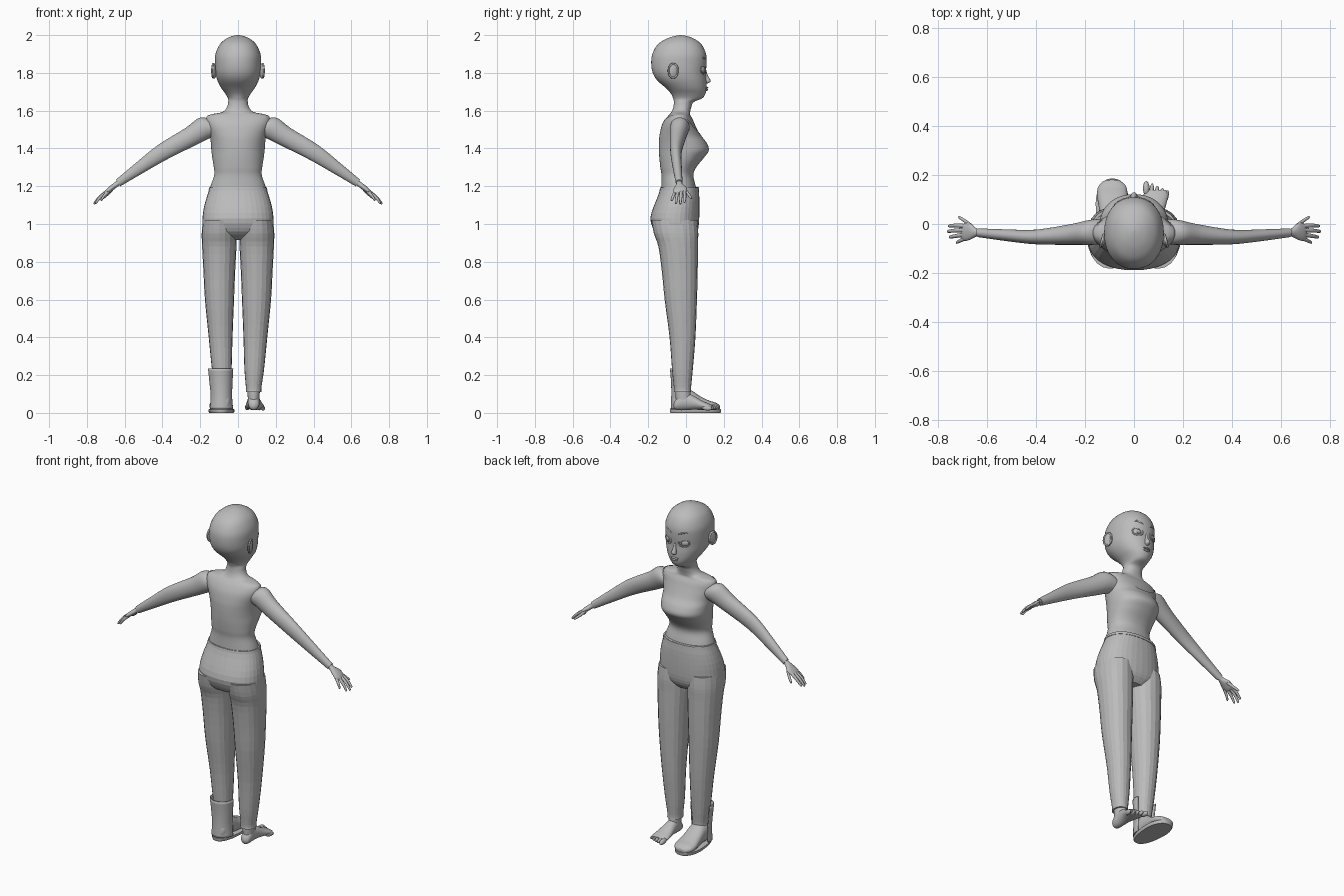
import bpy, bmesh, math
from mathutils import Vector, Matrix

GREY = bpy.data.materials.new("matte grey")
GREY.diffuse_color = (0.5, 0.5, 0.5, 1)
X, Y, Z = Vector((1, 0, 0)), Vector((0, 1, 0)), Vector((0, 0, 1))


def finish(name, bm, mirror=False, smooth=True):
    bmesh.ops.recalc_face_normals(bm, faces=bm.faces)
    me = bpy.data.meshes.new(name)
    bm.to_mesh(me)
    bm.free()
    me.materials.append(GREY)
    me.polygons.foreach_set("use_smooth", [smooth] * len(me.polygons))
    if smooth:
        me.set_sharp_from_angle(angle=math.radians(50))
    ob = bpy.data.objects.new(name, me)
    bpy.context.collection.objects.link(ob)
    if mirror:
        m = ob.modifiers.new("mirror", 'MIRROR')
        m.use_mirror_merge = False
    return ob


def catmull(rows, sub):
    """Smoothly interpolate rows of numbers."""
    out = []
    n = len(rows)
    for i in range(n - 1):
        p = [rows[max(i - 1, 0)], rows[i], rows[i + 1], rows[min(i + 2, n - 1)]]
        for s in range(sub):
            t = s / sub
            out.append([b + .5 * t * (c - a + t * (2 * a - 5 * b + 4 * c - d + t * (3 * (b - c) + d - a)))
                        for a, b, c, d in zip(*p)])
    return out + [list(rows[-1])]


def loft(rows, a=X, b=Y, sides=32, sub=4, power=2.0, arc=None):
    """Rows are (cx, cy, cz, radius along a, radius along b)."""
    bm = bmesh.new()
    start, span = arc or (0, 2 * math.pi)
    rings = []
    for cx, cy, cz, ra, rb in catmull(rows, sub):
        ring = []
        for k in range(sides + (1 if arc else 0)):
            t = start + span * k / sides
            c, s = math.cos(t), math.sin(t)
            u = math.copysign(abs(c) ** (2 / power), c)
            v = math.copysign(abs(s) ** (2 / power), s)
            ring.append(bm.verts.new(Vector((cx, cy, cz)) + a * (ra * u) + b * (rb * v)))
        rings.append(ring)
    for r, q in zip(rings, rings[1:]):
        for k in range(sides):
            j = (k + 1) % len(r)
            bm.faces.new((r[k], r[j], q[j], q[k]))
    if not arc:
        bm.faces.new(rings[0])
        bm.faces.new(rings[-1])
    return bm


def up(rows, cx=0, grow=0):
    """Turn (z, half width, back y, front y[, cx]) into loft rows."""
    return [(r[4] if len(r) > 4 else cx, (r[2] + r[3]) / 2, r[0],
             r[1] + grow, (r[3] - r[2]) / 2 + grow) for r in rows]


def blob(name, loc, size, rot=(0, 0, 0), mirror=False):
    bm = bmesh.new()
    bmesh.ops.create_uvsphere(bm, u_segments=20, v_segments=12, radius=1)
    m = Matrix.Translation(loc)
    for ang, ax in zip(rot, "XYZ"):
        m = m @ Matrix.Rotation(ang, 4, ax)
    bm.transform(m @ Matrix.Diagonal((*size, 1)))
    return finish(name, bm, mirror)


# torso profile shared by the skin and the shirt
torso = [(1.17, .15, -.128, .055), (1.21, .138, -.126, .045), (1.26, .122, -.126, .035),
         (1.30, .124, -.132, .05), (1.35, .132, -.137, .09), (1.39, .137, -.139, .117),
         (1.43, .14, -.139, .105), (1.47, .145, -.136, .075), (1.52, .16, -.125, .05),
         (1.555, .165, -.108, .035), (1.578, .15, -.09, .022), (1.592, .085, -.078, .022)]
head = [(1.615, .06, -.068, .027), (1.645, .052, -.064, .04), (1.665, .053, -.068, .085),
        (1.69, .067, -.08, .103), (1.72, .089, -.107, .108), (1.76, .109, -.152, .108),
        (1.80, .119, -.176, .105), (1.85, .122, -.184, .109), (1.90, .119, -.178, .106),
        (1.95, .097, -.15, .083), (1.98, .064, -.105, .045), (1.995, .03, -.06, .005),
        (2.0, .001, -.028, -.026)]
finish("head_and_chest", loft(up(torso[5:] + head), sides=48, power=2.15))

# shirt body with a scooped neckline
bm = loft(up(torso, grow=.004), sides=96, sub=8, power=2.15)
gone = []
for f in bm.faces:
    c = f.calc_center_median()
    w = min(max((c.y + .08) / .1, 0), 1)
    if c.z > 1.59 - (.035 + .075 * w) * (1 - (c.x / .17) ** 2):
        gone.append(f)
bmesh.ops.delete(bm, geom=gone, context='FACES')
finish("shirt", bm)

# sleeves, across the arm slope
slope = Vector((.54, 0, .84))
finish("sleeve", loft([(.09, -.03, 1.50, .045, .05), (.165, -.033, 1.512, .052, .062),
                       (.25, -.042, 1.463, .043, .053), (.40, -.053, 1.38, .03, .045),
                       (.52, -.046, 1.298, .024, .033), (.635, -.036, 1.217, .018, .021)],
                      Y, slope, 24), True)

# hands: palm and five fingers
finish("palm", loft([(.62, -.036, 1.227, .014, .015), (.645, -.035, 1.209, .017, .014),
                     (.67, -.03, 1.19, .034, .014), (.692, -.033, 1.172, .036, .012),
                     (.704, -.035, 1.162, .025, .007)], Y, slope, 20), True)
fingers = {"thumb": ((.665, -.008, 1.185), (.692, .013, 1.157), (.714, .027, 1.138)),
           "index_finger": ((.688, -.009, 1.175), (.727, -.006, 1.147), (.755, -.008, 1.118)),
           "middle_finger": ((.69, -.025, 1.175), (.732, -.027, 1.144), (.76, -.03, 1.11)),
           "ring_finger": ((.69, -.042, 1.173), (.728, -.049, 1.143), (.752, -.053, 1.112)),
           "little_finger": ((.684, -.056, 1.173), (.708, -.067, 1.15), (.724, -.075, 1.127))}
for name, (p, q, r) in fingers.items():
    end = [r[i] + .12 * (r[i] - q[i]) for i in range(3)]
    finish(name, loft([(*p, .0095, .0095), (*q, .008, .008), (*r, .006, .006), (*end, .001, .001)],
                      Y, slope, 10), True)

# trousers, faceted: hips, waistband and legs
finish("trouser_hips", loft(up([(1.195, .147, -.133, .066), (1.15, .163, -.148, .07), (1.09, .18, -.172, .071),
                                (1.03, .188, -.189, .07), (.98, .186, -.176, .066), (.945, .16, -.15, .055),
                                (.915, .08, -.09, .03)]), sides=36, sub=2, power=2.25), smooth=False)
finish("waistband", loft(up([(1.178, .156, -.14, .07), (1.194, .152, -.137, .069)]), sides=36, sub=1, power=2.25))
finish("trouser_leg", loft(up([(1.02, .09, -.183, .06, .096), (.95, .093, -.17, .065, .099),
                               (.88, .091, -.146, .063, .099), (.75, .084, -.128, .062, .099),
                               (.60, .077, -.113, .058, .098), (.40, .063, -.087, .05, .092),
                               (.23, .052, -.074, .036, .086), (.135, .041, -.064, .027, .083),
                               (.11, .042, -.065, .028, .083)]),
                           sides=20, sub=3, power=2.15), True, smooth=False)

# bare foot on +x
finish("ankle", loft(up([(.15, .033, -.056, .02, .083), (.10, .032, -.056, .024, .083),
                         (.05, .03, -.052, .03, .083)]), sides=20))
finish("bare_foot", loft([(.083, -.066, .04, .006, .008), (.083, -.056, .043, .024, .026),
                          (.083, -.03, .055, .031, .041), (.083, .0, .06, .032, .045),
                          (.084, .04, .054, .037, .037), (.087, .08, .042, .045, .026),
                          (.089, .115, .034, .05, .018), (.088, .138, .031, .044, .011)], X, Z, 24))
for i in range(5):
    big = 1 if i == 0 else 0
    blob("toe", (.05 + .0195 * i + .003 * (not big), .146 - .009 * i, .03 - .001 * i),
         (.0095 + .004 * big, .029, .013 + .002 * big), (-.1, 0, -.07 * i))

# boot on -x: sole, foot and open-fronted shaft
bm = loft([(-.088, .05, 0, .066, .133), (-.088, .05, .006, .071, .136), (-.088, .05, .018, .071, .136),
           (-.088, .05, .02, .066, .131)], sides=40, sub=1, power=2.4)
for v in bm.verts:
    t = min(max((v.co.y + .08) / .18, 0), 1)
    v.co.x = -.088 + (v.co.x + .088) * (.8 + .2 * t)
finish("boot_sole", bm)
finish("boot_foot", loft([(-.086, -.078, .04, .01, .02), (-.086, -.066, .055, .038, .042),
                          (-.086, -.03, .066, .051, .056), (-.087, .02, .067, .052, .056),
                          (-.088, .07, .05, .056, .041), (-.089, .12, .038, .062, .028),
                          (-.089, .155, .033, .056, .022), (-.089, .177, .027, .032, .014),
                          (-.089, .181, .025, .008, .006)], X, Z, 28, power=2.3))
shaft = finish("boot_shaft", loft([(-.088, -.018, .02, .058, .06), (-.088, -.018, .09, .054, .057),
                                   (-.09, -.018, .16, .058, .058), (-.092, -.018, .235, .064, .064)],
                                  sides=28, arc=(math.pi - .25, math.pi + .5)))
m = shaft.modifiers.new("thickness", 'SOLIDIFY')
m.thickness = .006
m.offset = 0

# face: eyes with lids, brows, nose, lips, ears


def rim(name, loc, sx, sz, r, turn):
    """Thin oval ring standing upright, turned about z."""
    bm = bmesh.new()
    n, k = 28, 8
    v = [[bm.verts.new(((sx + r * math.cos(q)) * math.cos(t), r * math.sin(q), (sz + r * math.cos(q)) * math.sin(t)))
          for q in (2 * math.pi * j / k for j in range(k))] for t in (2 * math.pi * i / n for i in range(n))]
    for i in range(n):
        for j in range(k):
            bm.faces.new((v[i][j], v[(i + 1) % n][j], v[(i + 1) % n][(j + 1) % k], v[i][(j + 1) % k]))
    bm.transform(Matrix.Translation(loc) @ Matrix.Rotation(turn, 4, 'Z'))
    finish(name, bm, True)


blob("eyeball", (.05, .08, 1.818), (.028, .02, .023), (0, 0, -.4), True)
rim("eyelid", (.051, .091, 1.818), .029, .023, .004, -.42)
rim("iris", (.05, .0985, 1.817), .012, .014, .002, -.4)
finish("eyebrow", loft([(.02, .105, 1.866, .003, .003), (.04, .101, 1.876, .005, .005),
                        (.062, .09, 1.881, .005, .004), (.084, .07, 1.872, .003, .001)],
                       Y, Z, 10), True)
finish("nose", loft([(0, .098, 1.82, .006, .008), (0, .102, 1.79, .008, .012),
                     (0, .111, 1.765, .012, .017), (0, .111, 1.752, .014, .017),
                     (0, .105, 1.743, .006, .006)], sides=16))
blob("upper_lip", (0, .108, 1.722), (.024, .01, .005))
blob("lower_lip", (0, .106, 1.711), (.02, .011, .006))
blob("ear", (.126, -.066, 1.81), (.01, .028, .041), (-.15, 0, .25), True)
rim("ear_rim", (.131, -.068, 1.811), .025, .037, .005, math.pi / 2 + .25)
